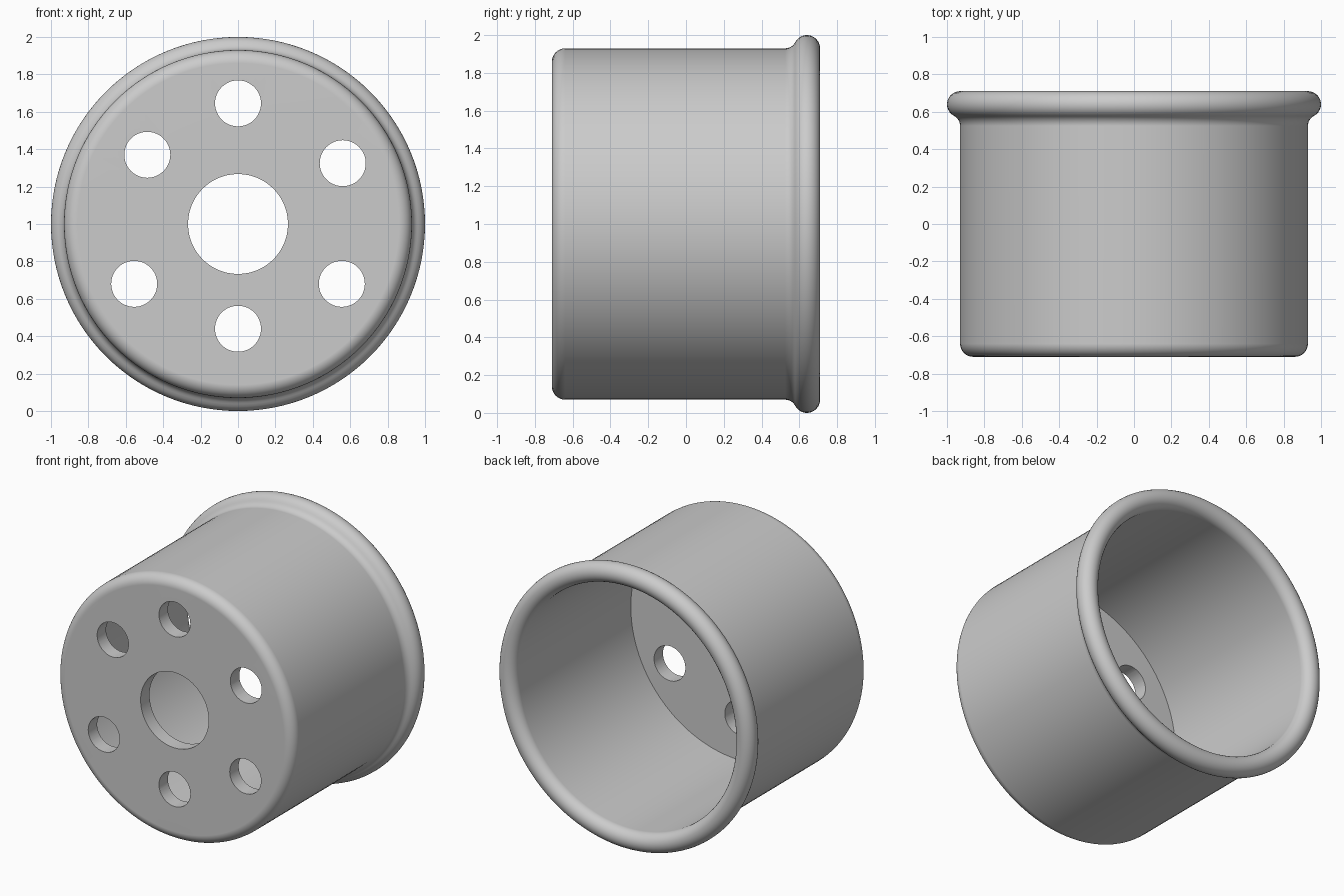
import bpy, bmesh
from math import cos, sin, pi, radians, atan2
from mathutils import Matrix, Vector

if "Cube" in bpy.data.objects:
    bpy.data.objects.remove(bpy.data.objects["Cube"], do_unlink=True)

grey = bpy.data.materials.new("plain grey")
grey.use_nodes = True
colour = (0.6, 0.6, 0.6, 1)
grey.diffuse_color = colour
grey.node_tree.nodes["Principled BSDF"].inputs["Base Color"].default_value = colour

AXIS_Z = 1.0
FRONT, FLOOR = -0.71, -0.61
OUTER, BEAD, BORE = 0.93, 0.07, 0.267


def arc(r, y, radius, start, end, steps):
    """Points of an arc in the (radius, y) plane, angles in degrees."""
    angles = [radians(start + (end - start) * i / steps) for i in range(steps + 1)]
    return [(r + radius * cos(a), y + radius * sin(a)) for a in angles]


def make_object(name, bm):
    bmesh.ops.recalc_face_normals(bm, faces=bm.faces)
    mesh = bpy.data.meshes.new(name)
    bm.to_mesh(mesh)
    bm.free()
    mesh.materials.append(grey)
    obj = bpy.data.objects.new(name, mesh)
    bpy.context.collection.objects.link(obj)
    return obj


# Cup section: bored floor, rounded front edge, flared neck, rolled rim
neck = 0.06
drop = ((BEAD + neck) ** 2 - neck ** 2) ** 0.5
touch = math_angle = atan2(-drop, neck) * 180 / pi
rim_y = -FRONT - BEAD
profile = [(BORE, FRONT)]
profile += arc(OUTER - 0.07, FRONT + 0.07, 0.07, -90, 0, 8)
profile += arc(OUTER + neck, rim_y - drop, neck, 180, 180 + touch, 6)
profile += arc(OUTER, rim_y, BEAD, touch, 180, 18)[1:]
profile += [(OUTER - BEAD, FLOOR), (BORE, FLOOR)]

# Revolve the section about the cup axis
bm = bmesh.new()
verts = [bm.verts.new((r, y, AXIS_Z)) for r, y in profile]
edges = [bm.edges.new((verts[i - 1], verts[i])) for i in range(len(verts))]
bmesh.ops.spin(bm, geom=verts + edges, cent=(0, 0, AXIS_Z), axis=(0, 1, 0),
               angle=2 * pi, steps=128, use_merge=True)
bmesh.ops.remove_doubles(bm, verts=bm.verts, dist=0.0001)
cup = make_object("cup", bm)

# Six small holes through the floor
holes = [(0, 0.645), (0.56, 0.325), (0.555, -0.32),
         (0, -0.56), (-0.555, -0.32), (-0.485, 0.37)]
bm = bmesh.new()
for x, z in holes:
    place = Matrix.Translation(Vector((x, FRONT + 0.05, AXIS_Z + z)))
    bmesh.ops.create_cone(bm, cap_ends=True, segments=48, radius1=0.123,
                          radius2=0.123, depth=0.4,
                          matrix=place @ Matrix.Rotation(pi / 2, 4, 'X'))
cutter = make_object("hole_cutter", bm)
cutter.hide_render = True

bpy.ops.object.select_all(action='DESELECT')
bpy.context.view_layer.objects.active = cup
cup.select_set(True)
cut = cup.modifiers.new("holes", 'BOOLEAN')
cut.operation = 'DIFFERENCE'
cut.solver = 'EXACT'
cut.object = cutter
bpy.ops.object.modifier_apply(modifier=cut.name)
bpy.data.objects.remove(cutter, do_unlink=True)

# Smooth walls with crisp hole edges
bpy.ops.object.shade_smooth_by_angle(angle=radians(35))
weighted = cup.modifiers.new("flat_floor_normals", 'WEIGHTED_NORMAL')
weighted.keep_sharp = True
